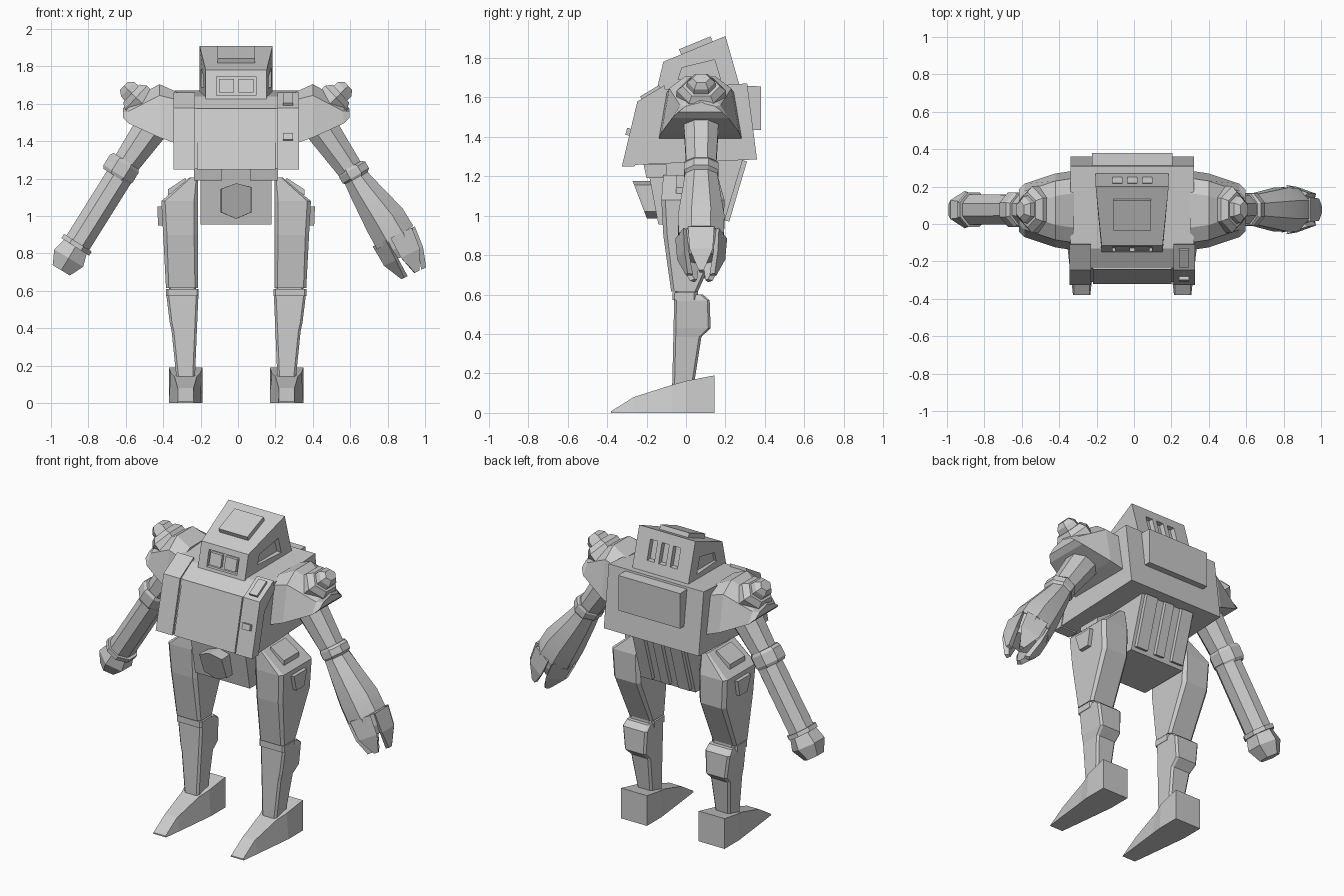
import bpy, bmesh, math
from mathutils import Vector

CX = -0.01      # body centre line
ARM_Y = 0.077   # depth of the arm axis

grey = bpy.data.materials.new("warm_grey")
grey.diffuse_color = (0.6, 0.6, 0.6, 1)


def loft(name, rings, smooth=None):
    """Skin a list of equal-length point rings and cap both ends."""
    bm = bmesh.new()
    vs = [[bm.verts.new((p[0] + CX, p[1], p[2])) for p in r] for r in rings]
    n = len(rings[0])
    for a, b in zip(vs, vs[1:]):
        for i in range(n):
            j = (i + 1) % n
            bm.faces.new((a[i], a[j], b[j], b[i]))
    bm.faces.new(vs[0])
    bm.faces.new(vs[-1])
    bmesh.ops.recalc_face_normals(bm, faces=bm.faces)
    me = bpy.data.meshes.new(name)
    bm.to_mesh(me)
    bm.free()
    me.materials.append(grey)
    ob = bpy.data.objects.new(name, me)
    bpy.context.collection.objects.link(ob)
    if smooth:
        bpy.ops.object.select_all(action='DESELECT')
        bpy.context.view_layer.objects.active = ob
        ob.select_set(True)
        bpy.ops.object.shade_smooth_by_angle(angle=math.radians(smooth))
    return ob


def prism(name, x0, x1, profile):
    """Extrude a (y, z) profile from x0 to x1."""
    return loft(name, [[(x, y, z) for y, z in profile] for x in (x0, x1)])


def slab(name, x0, x1, a, b, t0, t1):
    """Plate on the (y, z) line a-b, from depth t0 to t1 along its left normal."""
    a, b = Vector(a), Vector(b)
    d = (b - a).normalized()
    n = Vector((-d.y, d.x))
    return prism(name, x0, x1, [a + n * t0, b + n * t0, b + n * t1, a + n * t1])


def rect(x0, x1, y0, y1, z, c, s=1):
    """Chamfered horizontal rectangle."""
    pts = [(x0 + c, y0), (x1 - c, y0), (x1, y0 + c), (x1, y1 - c),
           (x1 - c, y1), (x0 + c, y1), (x0, y1 - c), (x0, y0 + c)]
    return [(s * x, y, z) for x, y in pts]


def tube(name, s, stations, n=8, smooth=None):
    """Faceted limb through (x, z, in-plane radius, depth radius) stations."""
    d = Vector((stations[-1][0] - stations[0][0], stations[-1][1] - stations[0][1])).normalized()
    rings = []
    for x, z, r, ry in stations:
        ring = []
        for i in range(n):
            a = math.tau * (i + 0.5) / n
            k = r * math.cos(a)
            ring.append((s * (x - d.y * k), ARM_Y + ry * math.sin(a), z + d.x * k))
        rings.append(ring)
    return loft(name, rings, smooth)


def carve(ob, cutter):
    mod = ob.modifiers.new("cut", 'BOOLEAN')
    mod.operation, mod.object, mod.solver = 'DIFFERENCE', cutter, 'EXACT'
    bpy.context.view_layer.objects.active = ob
    bpy.ops.object.modifier_apply(modifier=mod.name)
    bpy.data.objects.remove(cutter)


# Torso hull, side panels, back panel
prism("torso", -0.33, 0.33, [(-0.31, 1.255), (-0.235, 1.575), (-0.13, 1.64),
                             (0.31, 1.67), (0.36, 1.285)])
for s in (-1, 1):
    prism("chest_side_panel", s * 0.22, s * 0.335, [
        (-0.325, 1.25), (-0.247, 1.578), (-0.11, 1.66), (-0.1, 1.6), (-0.2, 1.5), (-0.26, 1.25)])
prism("chest_plate", -0.21, 0.21, [(-0.32, 1.25), (-0.242, 1.575), (-0.2, 1.575), (-0.28, 1.25)])
prism("back_panel", -0.215, 0.215, [(0.25, 1.66), (0.38, 1.655), (0.38, 1.435), (0.3, 1.435)])
slab("chest_latch", 0.25, 0.305, (-0.225, 1.591), (-0.13, 1.648), 0, 0.015)
slab("chest_button", 0.25, 0.305, (-0.288, 1.405), (-0.279, 1.44), 0, 0.02)

# Head with carved eye recess, side windows and rear vents
prof = [(-0.155, 1.61, 0.163), (-0.115, 1.78, 0.163), (0.2, 1.91, 0.195), (0.28, 1.63, 0.195)]
head = loft("head", [[(s * w, y, z) for y, z, w in prof] for s in (-1, 1)])
carve(head, prism("eye_cut", -0.105, 0.105, [(-0.3, 1.645), (-0.127, 1.645), (-0.104, 1.745), (-0.3, 1.745)]))
for s in (-1, 1):
    carve(head, prism("window_cut", s * 0.158, s * 0.3, [(-0.04, 1.69), (-0.02, 1.75), (0.145, 1.79), (0.175, 1.69)]))
    prism("eye", s * 0.012, s * 0.092, [(-0.143, 1.66), (-0.125, 1.732), (-0.09, 1.732), (-0.1, 1.66)])
for x in (-0.08, 0, 0.08):
    carve(head, prism("vent_cut", x - 0.025, x + 0.025, [(0.3, 1.73), (0.22, 1.73), (0.185, 1.85), (0.3, 1.85)]))
slab("head_hatch", -0.1, 0.1, (-0.025, 1.817), (0.135, 1.883), -0.01, 0.028)

# Pelvis, front guard, rear ribs and waist plates
prism("pelvis", -0.19, 0.19, [(-0.2, 1.27), (0.29, 1.29), (0.19, 0.955), (-0.14, 0.955)])
hexa = [(-0.083, 1.145), (0, 1.175), (0.083, 1.155), (0.083, 1.02), (0, 0.985), (-0.083, 1.02)]
loft("front_guard", [[(x * k, -0.2 + off - 0.38 * (z - 0.99), z) for x, z in hexa]
                     for k, off in ((0.95, 0), (1, 0.015), (0.9, 0.09))])
for x, w in ((0, 0.03), (-0.13, 0.04), (0.13, 0.04)):
    slab("rear_rib", x - w, x + w, (0.29, 1.28), (0.2, 0.975), -0.01, 0.02)
for s in (-1, 1):
    prism("waist_plate", s * 0.075, s * 0.225, [(-0.215, 1.26), (-0.2, 1.19), (-0.1, 1.19), (-0.1, 1.26)])

for s in (-1, 1):
    # Thigh with hip plates
    loft("thigh", [rect(0.205, 0.25, -0.115, 0.16, 1.205, 0.008, s),
                   rect(0.205, 0.4, -0.125, 0.195, 1.08, 0.02, s),
                   rect(0.205, 0.39, -0.115, 0.19, 0.9, 0.02, s),
                   rect(0.205, 0.375, -0.075, 0.06, 0.615, 0.015, s)])
    loft("hip_top_plate", [[(s * x, y, z + dz) for x, z in ((0.27, 1.175), (0.365, 1.112))
                            for y in ((-0.05, 0.1) if x < 0.3 else (0.1, -0.05))]
                           for dz in (0, 0.03)])
    loft("hip_side_plate", [[(s * (x + (z - 0.94) * 0.04), y, z) for y, z in
                             ((-0.03, 1.05), (0.1, 1.05), (0.075, 0.95), (0.0, 0.95))]
                            for x in (0.37, 0.417)])
    # Knee and shin
    loft("knee", [rect(0.215, 0.36, -0.055, 0.06, z, 0.01, s) for z in (0.55, 0.63)])
    loft("knee_plate", [rect(0.2, 0.375, -0.068, 0.05, z, 0.01, s) for z in (0.572, 0.61)])
    shin = [(0.6, 0.205, 0.365, -0.058, 0.085), (0.57, 0.202, 0.372, -0.06, 0.12),
            (0.43, 0.208, 0.355, -0.063, 0.125), (0.385, 0.21, 0.345, -0.064, 0.078),
            (0.14, 0.22, 0.32, -0.07, 0.04)]
    loft("shin", [rect(a, b, c, d, z, 0.012, s) for z, a, b, c, d in shin])
    # Foot: wide heel tapering to a wedge toe
    foot = [(0.145, 0.09, 0.09, 0.19), (0.0, 0.09, 0.08, 0.162), (-0.07, 0.082, 0.06, 0.142),
            (-0.265, 0.06, 0.042, 0.08), (-0.38, 0.046, 0.042, 0.008)]
    loft("foot", [[(s * (0.27 + k * w), y, z) for k, w, z in
                   ((-1, wb, 0), (1, wb, 0), (1, wt, h), (-1, wt, h))]
                  for y, wb, wt, h in foot])
    # Shoulder pad: hex section shrinking outward
    pad = [(0.31, -0.14, 0.285, 1.385, 1.62, 1.66), (0.41, -0.125, 0.27, 1.42, 1.645, 1.705),
           (0.575, -0.07, 0.215, 1.495, 1.56, 1.615), (0.605, -0.04, 0.185, 1.525, 1.555, 1.575)]
    loft("shoulder_pad", [[(s * x, y, z) for y, z in
                           ((y0, zb), (y0 + 0.04, zm), (y0 + 0.12, zt),
                            (y1 - 0.12, zt), (y1 - 0.04, zm), (y1, zb))]
                          for x, y0, y1, zb, zm, zt in pad])
    # Shoulder stud
    tube("stud_base", s, [(0.49, 1.59, 0.1, 0.125), (0.535, 1.633, 0.1, 0.125), (0.56, 1.655, 0.075, 0.095)], 6)
    tube("stud_knob", s, [(0.535, 1.635, 0.065, 0.08), (0.58, 1.678, 0.06, 0.07), (0.6, 1.696, 0.035, 0.045)], 6)
    # Upper arm and elbow band
    tube("upper_arm", s, [(0.42, 1.52, 0.1, 0.1), (0.47, 1.45, 0.095, 0.095), (0.63, 1.22, 0.072, 0.08)], 8, 30)

# Plain arm: elbow cuff, straight forearm, wrist ring, faceted fist
L = -1
tube("elbow_cuff", L, [(0.588, 1.295, 0.085, 0.09), (0.598, 1.28, 0.098, 0.1), (0.632, 1.225, 0.098, 0.1), (0.642, 1.21, 0.085, 0.09)])
tube("plain_forearm", L, [(0.6, 1.25, 0.078, 0.085), (0.86, 0.835, 0.078, 0.088)], 8, 30)
tube("wrist_ring", L, [(0.846, 0.857, 0.095, 0.1), (0.86, 0.835, 0.095, 0.1)])
tube("fist", L, [(0.857, 0.84, 0.08, 0.085), (0.895, 0.775, 0.104, 0.1), (0.935, 0.71, 0.062, 0.065)], 6)

# Claw arm: elbow band, swelling forearm, clawed hand
tube("elbow_band", 1, [(0.612, 1.262, 0.072, 0.09), (0.62, 1.25, 0.088, 0.095), (0.64, 1.215, 0.088, 0.095), (0.648, 1.2, 0.068, 0.085)])
tube("claw_forearm", 1, [(0.63, 1.22, 0.07, 0.085), (0.69, 1.13, 0.09, 0.1), (0.795, 0.98, 0.122, 0.127),
                         (0.85, 0.885, 0.125, 0.125)], 8, 30)
tube("claw_palm", 1, [(0.848, 0.9, 0.122, 0.12), (0.875, 0.835, 0.11, 0.11), (0.895, 0.785, 0.085, 0.085)])
base, axis, side = Vector((0.85, 0, 0.895)), Vector((0.43, 0, -0.9)), Vector((0.9, 0, 0.43))
for i in range(5):
    mid = math.tau * i / 5
    rings = []
    for t, r, half, thick in ((0, 0.134, 0.52, 0.03), (0.12, 0.124, 0.5, 0.035), (0.225, 0.078, 0.18, 0.03)):
        ring = []
        for a, rr in ((mid - half, r), (mid + half, r), (mid + half, r - thick), (mid - half, r - thick)):
            p = base + axis * t + side * (rr * math.cos(a))
            ring.append((p.x, ARM_Y + rr * math.sin(a), p.z))
        rings.append(ring)
    loft("claw_finger", rings)
